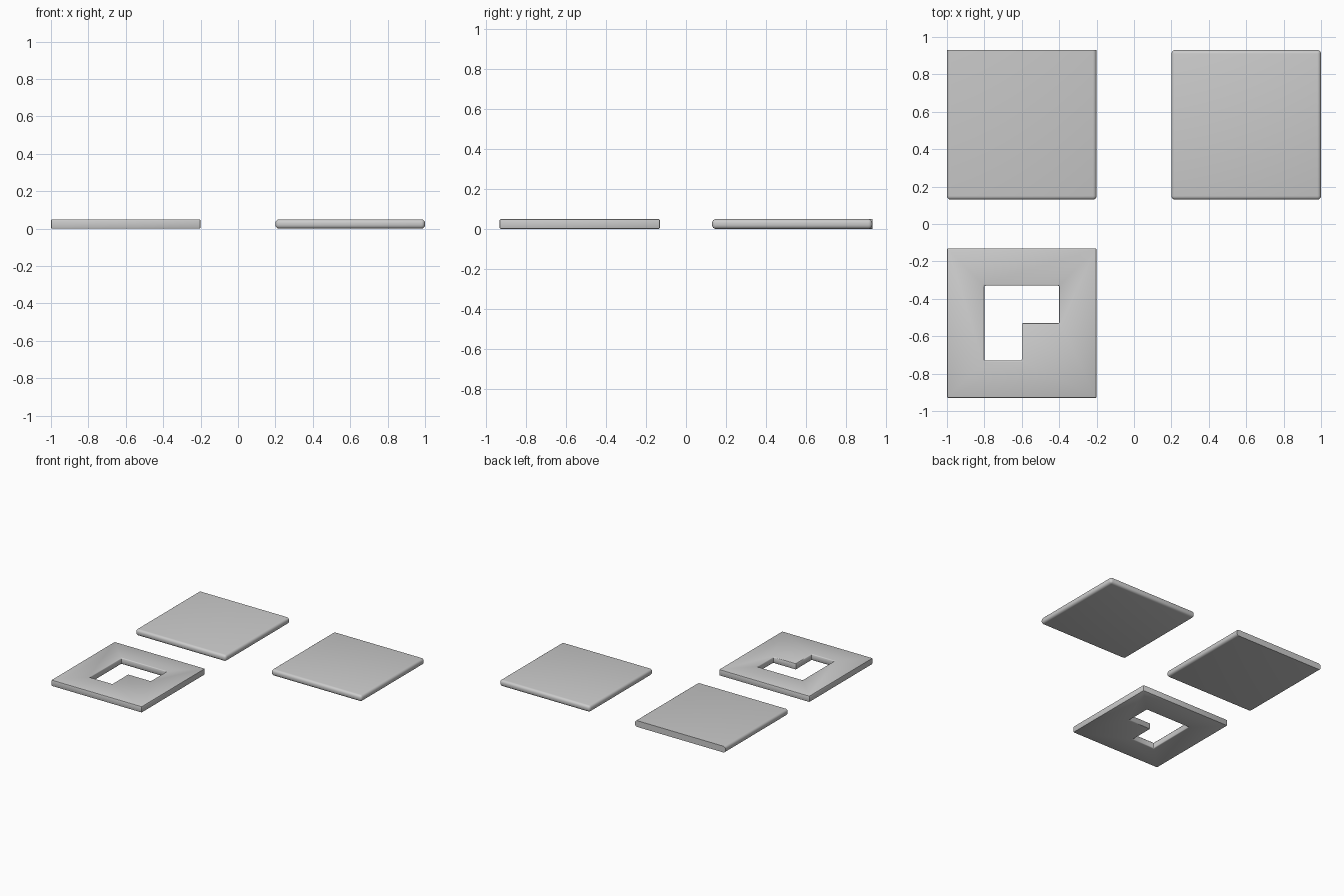
import bpy, bmesh

if "Cube" in bpy.data.objects:
    bpy.data.objects.remove(bpy.data.objects["Cube"])

T = 0.05  # tile thickness


def tile(name, outline, radius, segments, hole=None, keep_edge=lambda e: True):
    """Extrude an outline (optionally with an L-shaped hole split off) and round its edges."""
    bm = bmesh.new()
    loops = [outline] + ([hole] if hole else [])
    edges = []
    for pts in loops:
        vs = [bm.verts.new((x, y, 0)) for x, y in pts]
        edges += [bm.edges.new((vs[i], vs[(i + 1) % len(vs)])) for i in range(len(vs))]
    bmesh.ops.triangle_fill(bm, edges=edges, use_beauty=True, use_dissolve=False)
    res = bmesh.ops.extrude_face_region(bm, geom=bm.faces[:], use_keep_orig=True)
    for v in res["geom"]:
        if isinstance(v, bmesh.types.BMVert):
            v.co.z = T
    bmesh.ops.recalc_face_normals(bm, faces=bm.faces[:])
    bm.normal_update()
    # round only the real corners, not the flat triangulation lines
    sharp = [e for e in bm.edges
             if len(e.link_faces) == 2 and e.calc_face_angle() > 0.5 and keep_edge(e)]
    bmesh.ops.dissolve_limit(bm, angle_limit=0.01, verts=bm.verts[:],
                             edges=[e for e in bm.edges if e.calc_face_angle(0) < 0.01])
    sharp = [e for e in sharp if e.is_valid]
    bmesh.ops.bevel(bm, geom=sharp, offset=radius, segments=segments,
                    profile=0.5, affect='EDGES', clamp_overlap=True)
    bmesh.ops.recalc_face_normals(bm, faces=bm.faces[:])
    me = bpy.data.meshes.new(name)
    bm.to_mesh(me)
    bm.free()
    ob = bpy.data.objects.new(name, me)
    bpy.context.collection.objects.link(ob)
    bpy.ops.object.select_all(action='DESELECT')
    ob.select_set(True)
    bpy.context.view_layer.objects.active = ob
    bpy.ops.object.shade_smooth_by_angle(angle=0.6)
    return ob


def square(x, y, s=0.8):
    return [(x, y), (x + s, y), (x + s, y + s), (x, y + s)]


BACK = 0.93

# tile rounded on three sides, square-cut at the back
tile("edge_tile", square(-1, 0.13), 0.02, 4,
     keep_edge=lambda e: not all(v.co.y > BACK - 0.001 for v in e.verts))

# tile rounded all round
tile("rounded_tile", square(0.2, 0.13), 0.02, 4)

# crisp tile with an L-shaped opening
l_hole = [(-0.8, -0.73), (-0.6, -0.73), (-0.6, -0.53),
          (-0.4, -0.53), (-0.4, -0.33), (-0.8, -0.33)]
tile("cutout_tile", square(-1, -0.93), 0.007, 2, hole=l_hole)
